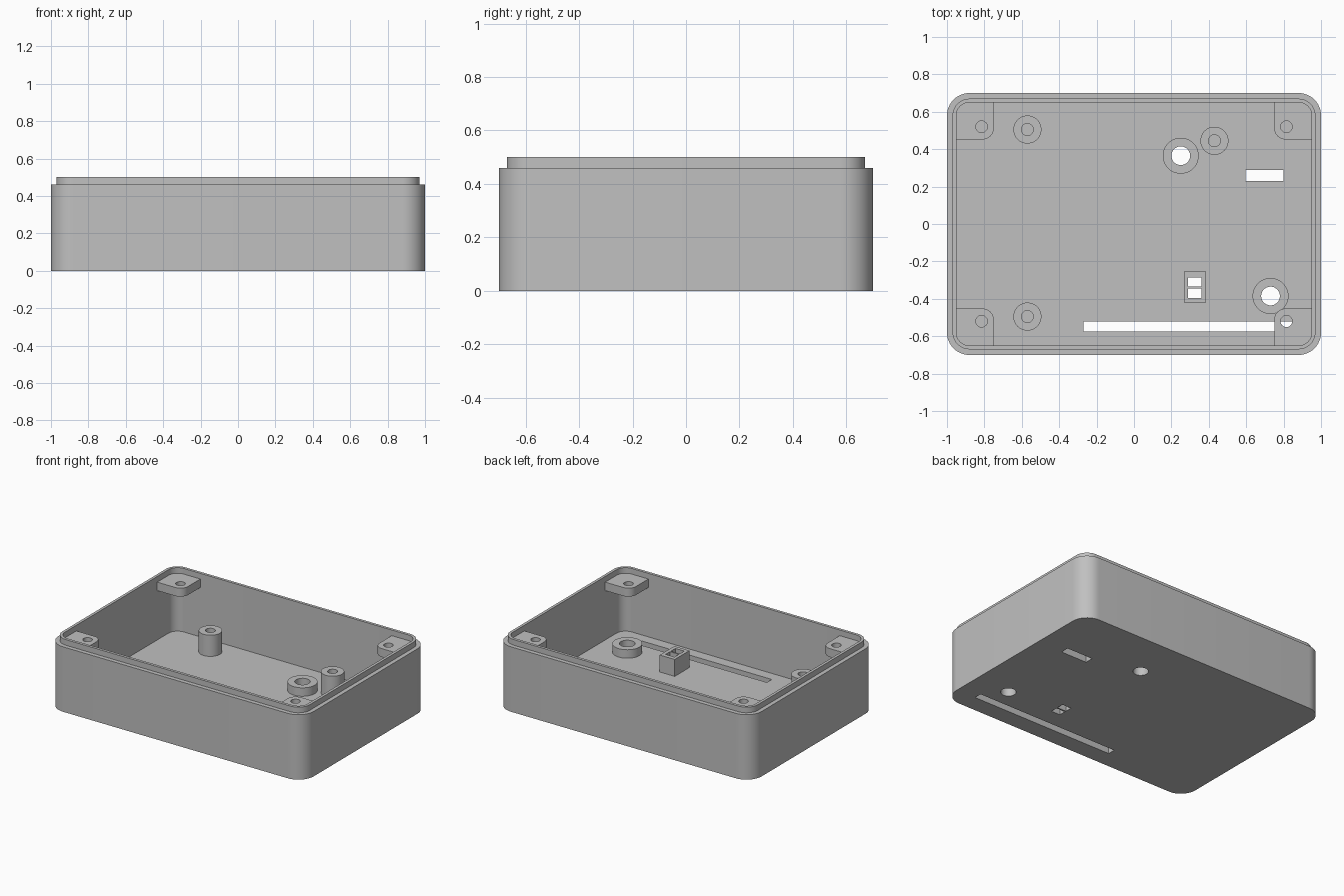
import bpy
import bmesh
from math import sin, cos, pi, radians

default = bpy.data.objects.get("Cube")
if default:
    bpy.data.objects.remove(default, do_unlink=True)

grey = bpy.data.materials.new("matte grey")
grey.use_nodes = True
grey.diffuse_color = (0.53, 0.53, 0.53, 1)
grey.node_tree.nodes["Principled BSDF"].inputs["Base Color"].default_value = (0.53, 0.53, 0.53, 1)

FLOOR, LEDGE, TOP = 0.05, 0.46, 0.5


def rect(x0, x1, y0, y1, radii=(0, 0, 0, 0), steps=12):
    """Outline with a radius per corner, from the (x1, y1) corner round to (x1, y0)."""
    corners = [(x1, y1, -1, -1), (x0, y1, 1, -1), (x0, y0, 1, 1), (x1, y0, -1, 1)]
    pts = []
    for i, ((x, y, sx, sy), r) in enumerate(zip(corners, radii)):
        if r == 0:
            pts.append((x, y))
            continue
        for k in range(steps + 1):
            a = pi / 2 * (i + k / steps)
            pts.append((x + sx * r + r * cos(a), y + sy * r + r * sin(a)))
    return pts


def circle(x, y, r, n=48):
    return [(x + r * cos(2 * pi * k / n), y + r * sin(2 * pi * k / n)) for k in range(n)]


def loft(name, rings, closed=False, flip=(1, 1)):
    """Join (outline, z) rings; cap both ends, or close the loop into a tube."""
    bm = bmesh.new()
    loops = [[bm.verts.new((x * flip[0], y * flip[1], z)) for x, y in pts] for pts, z in rings]
    pairs = list(zip(loops, loops[1:]))
    if closed:
        pairs.append((loops[-1], loops[0]))
    else:
        bm.faces.new(loops[0])
        bm.faces.new(loops[-1])
    for a, b in pairs:
        for i in range(len(a)):
            j = (i + 1) % len(a)
            bm.faces.new((a[i], a[j], b[j], b[i]))
    bmesh.ops.recalc_face_normals(bm, faces=bm.faces)
    mesh = bpy.data.meshes.new(name)
    bm.to_mesh(mesh)
    bm.free()
    mesh.materials.append(grey)
    ob = bpy.data.objects.new(name, mesh)
    bpy.context.collection.objects.link(ob)
    return ob


def prism(name, pts, z0, z1, flip=(1, 1)):
    return loft(name, [(pts, z0), (pts, z1)], flip=flip)


def cut(ob, outlines):
    """Cut vertical through holes, then drop the cutters."""
    cutters = []
    for pts in outlines:
        cutter = prism("cutter", pts, -0.1, 0.7)
        cutter.hide_render = True
        mod = ob.modifiers.new("hole", "BOOLEAN")
        mod.operation, mod.solver, mod.object = "DIFFERENCE", "EXACT", cutter
        cutters.append(cutter)
    bpy.context.view_layer.update()
    graph = bpy.context.evaluated_depsgraph_get()
    mesh = bpy.data.meshes.new_from_object(ob.evaluated_get(graph))
    ob.modifiers.clear()
    ob.data = mesh
    for cutter in cutters:
        bpy.data.objects.remove(cutter, do_unlink=True)


def shell_outline(inset):
    x, y, r = 1 - inset, 0.7 - inset, 0.12 - inset
    return rect(-x, x, -y, y, (r,) * 4)


def tube(name, x, y, r_out, r_in, z1):
    outer, inner = circle(x, y, r_out), circle(x, y, r_in)
    return loft(name, [(outer, FLOOR), (outer, z1), (inner, z1), (inner, FLOOR)], closed=True)


parts = []

# Open box with a stepped lip
outer, lip, inner = shell_outline(0), shell_outline(0.03), shell_outline(0.05)
case = loft("case_shell", [(outer, 0), (outer, LEDGE), (lip, LEDGE),
                           (lip, TOP), (inner, TOP), (inner, FLOOR)])
windows = [rect(0.29, 0.36, -0.335, -0.285), rect(0.29, 0.36, -0.395, -0.345)]
ring_spots = [(0.25, 0.365), (0.73, -0.385)]
cut(case, windows + [circle(x, y, 0.05) for x, y in ring_spots]
    + [rect(-0.27, 0.85, -0.575, -0.52), rect(0.595, 0.8, 0.23, 0.29)])
parts.append(case)

# Collars round the floor holes
for i, (x, y) in enumerate(ring_spots):
    parts.append(tube(f"hole_collar_{i + 1}", x, y, 0.096, 0.05, 0.11))

# Standoff posts
for i, (x, y) in enumerate([(-0.57, 0.505), (-0.57, -0.495), (0.43, 0.445)]):
    parts.append(tube(f"standoff_post_{i + 1}", x, y, 0.075, 0.032, 0.2))

# Small block with two square shafts
block = prism("light_guide_block", rect(0.267, 0.385, -0.42, -0.255), FLOOR, 0.17)
cut(block, windows)
parts.append(block)

# Screw tabs in the four upper corners
for side, sx in (("left", 1), ("right", -1)):
    for end, sy in (("back", 1), ("front", -1)):
        tab = prism(f"screw_tab_{end}_{side}",
                    rect(0.75, 0.955, 0.452, 0.655, (0.07, 0, 0.06, 0)),
                    LEDGE - 0.06, LEDGE, flip=(sx, sy))
        cut(tab, [circle(0.815 * sx, 0.52 * sy, 0.031)])
        parts.append(tab)

# Smooth the round walls, keep the edges crisp
bpy.ops.object.select_all(action="DESELECT")
for ob in parts:
    ob.select_set(True)
bpy.context.view_layer.objects.active = case
bpy.ops.object.shade_smooth_by_angle(angle=radians(30))
